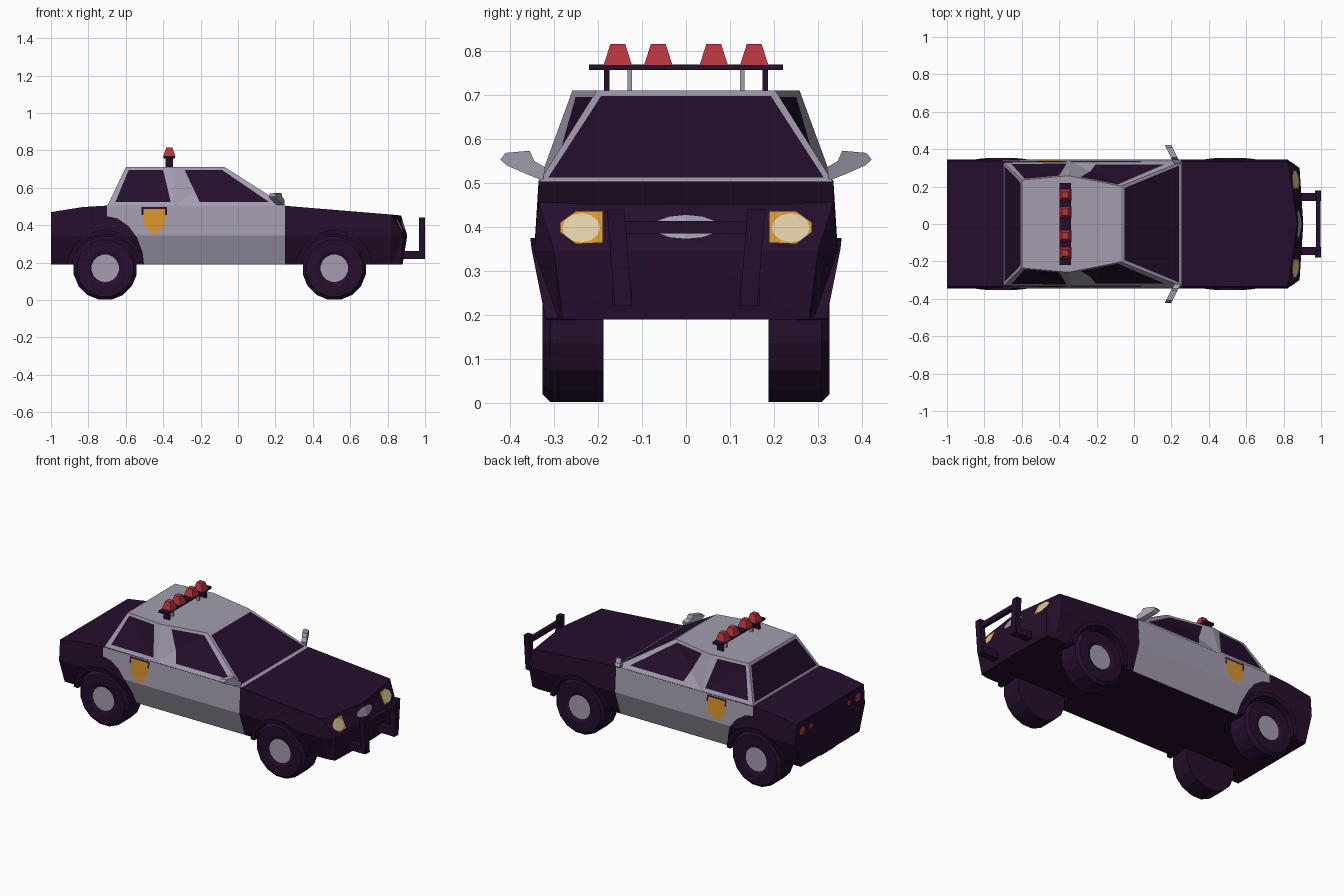
import bpy, bmesh, math
from mathutils import Vector

if "Cube" in bpy.data.objects:
    bpy.data.objects.remove(bpy.data.objects["Cube"])

PALETTE = [("dark_purple", (.018, .0045, .026)), ("pale_grey", (.37, .335, .43)),
           ("amber", (.68, .30, .026)), ("cream", (.73, .60, .37)), ("light_red", (.46, .034, .048))]
MATS = []
for n, c in PALETTE:
    m = bpy.data.materials.new(n)
    m.diffuse_color = (*c, 1)
    m.use_nodes = True
    m.node_tree.nodes["Principled BSDF"].inputs["Base Color"].default_value = m.diffuse_color
    MATS.append(m)
DARK, GREY, AMBER, CREAM, RED = range(5)


def finish(name, bm, mat=None):
    bmesh.ops.recalc_face_normals(bm, faces=bm.faces[:])
    if mat is not None:
        for f in bm.faces:
            f.material_index = mat
    me = bpy.data.meshes.new(name)
    bm.to_mesh(me)
    bm.free()
    for m in MATS:
        me.materials.append(m)
    ob = bpy.data.objects.new(name, me)
    bpy.context.collection.objects.link(ob)
    return ob


def loft(rings, bm=None, caps=True):
    """Skin closed rings of equal length."""
    bm = bm or bmesh.new()
    vs = [[bm.verts.new(p) for p in r] for r in rings]
    n = len(vs[0])
    for a, b in zip(vs, vs[1:]):
        for i in range(n):
            j = (i + 1) % n
            bm.faces.new((a[i], a[j], b[j], b[i]))
    if caps:
        bm.faces.new(vs[0])
        bm.faces.new(vs[-1])
    return bm, vs


def box(name, x, y, z, mat):
    q = lambda k: [(x[0], y[0], k), (x[1], y[0], k), (x[1], y[1], k), (x[0], y[1], k)]
    return finish(name, loft([q(z[0]), q(z[1])])[0], mat)


def paint(bm, poly, facing, mat):
    """Cut a convex outline into the faces that look along 'facing' and colour the inside."""
    facing = Vector(facing)
    to3 = (lambda u, v: Vector((u, 0, v))) if facing.y else (lambda u, v: Vector((0, u, v)))
    pts = list(poly)
    area = sum(a[0] * b[1] - b[0] * a[1] for a, b in zip(pts, pts[1:] + pts[:1]))
    if area < 0:
        pts.reverse()
    planes = []

    def inside():
        bm.normal_update()
        out = []
        for f in bm.faces:
            if f.normal.dot(facing) > .35:
                c = f.calc_center_median()
                if all((c - o).dot(n) < 0 for o, n in planes):
                    out.append(f)
        return out
    for a, b in zip(pts, pts[1:] + pts[:1]):
        fs = inside()
        geom = list({e for f in fs for e in f.edges} | {v for f in fs for v in f.verts}) + fs
        o, n = to3(*a), to3(b[1] - a[1], a[0] - b[0]).normalized()
        bmesh.ops.bisect_plane(bm, geom=geom, plane_co=o, plane_no=n, dist=1e-5)
        planes.append((o, n))
    for f in inside():
        f.material_index = mat


def oval(u, v, ru, rv, n=12):
    return [(u + ru * math.cos(2 * math.pi * i / n), v + rv * math.sin(2 * math.pi * i / n)) for i in range(n)]


# Lower body: sections of (edge x, centre x, half width, z) for sill, waist and top
def section(sill, waist, top):
    (a, ac, ya, za), (b, bc, yb, zb), (c, cc, yc, zc) = sill, waist, top
    return [(a, -ya, za), (ac, 0, za), (a, ya, za), (b, yb, zb),
            (c, yc, zc), (cc, 0, zc), (c, -yc, zc), (b, -yb, zb)]


rings = [section((x, x, .29, .19), (x, x, .345, .345), (x, x, .335, z))
         for x, z in ((-1, .47), (-.83, .497), (-.70, .505), (.26, .503), (.82, .457))]
rings.append(section((.87, .88, .28, .19), (.885, .905, .30, .345), (.84, .872, .235, .452)))
bm, vs = loft(rings, caps=False)
bm.faces.new(vs[0])
r = vs[-1]
mid = bm.verts.new((.905, 0, .345))
for q in ((r[0], r[1], mid, r[7]), (r[1], r[2], r[3], mid), (mid, r[3], r[4], r[5]), (r[7], mid, r[5], r[6])):
    bm.faces.new(q)
bmesh.ops.recalc_face_normals(bm, faces=bm.faces[:])
bmesh.ops.triangulate(bm, faces=bm.faces[:])
# Painted doors, rear fenders and shields
for s in (-1, 1):
    f = (0, s, 0)
    paint(bm, [(-.70, .18), (.25, .18), (.25, .52), (-.70, .52)], f, GREY)
    paint(bm, oval(-.71, .17, .21, .28, 20), f, DARK)
    paint(bm, [(-.515, .455), (-.38, .455), (-.38, .497), (-.515, .497)], f, DARK)
    paint(bm, [(-.505, .487), (-.39, .487), (-.39, .40), (-.45, .347), (-.505, .40)], f, AMBER)
    # Headlights and tail lights
    paint(bm, [(s * y, z) for y, z in ((.19, .365), (.19, .435), (.25, .435), (.285, .41), (.285, .388), (.25, .362))],
          (1, 0, 0), AMBER)
    paint(bm, oval(s * .238, .398, .043, .033), (1, 0, 0), CREAM)
    paint(bm, oval(s * .275, .41, .027, .027, 8), (-1, 0, 0), RED)
    paint(bm, oval(s * .19, .41, .017, .017, 8), (-1, 0, 0), RED)
paint(bm, oval(0, .40, .075, .027), (1, 0, 0), GREY)  # grille
body = finish("car_body", bm)

# Wheel wells, arches and wheels
for end, wx in (("rear", -.71), ("front", .515)):
    for side, s in (("right", -1), ("left", 1)):
        circ = lambda rad, y, n: [(wx + rad * math.cos(2 * math.pi * (i + .5) / n), s * y,
                                   .17 + rad * math.sin(2 * math.pi * (i + .5) / n)) for i in range(n)]
        cutter = finish("well_cutter", loft([circ(.188, .175, 20), circ(.188, .42, 20)])[0], DARK)
        cutter.hide_render = True
        mod = body.modifiers.new("well", 'BOOLEAN')
        mod.operation, mod.solver, mod.object = 'DIFFERENCE', 'EXACT', cutter
        bpy.context.view_layer.objects.active = body
        bpy.ops.object.modifier_apply(modifier=mod.name)
        bpy.data.objects.remove(cutter)

        arch = []
        for i in range(13):
            t = math.radians(6 + 168 * i / 12)
            q = []
            for rad, inner in ((.18, True), (.18, False), (.205, False), (.205, True)):
                z = .17 + rad * math.sin(t)
                y = .25 if inner else .353 - .2 * max(0, .36 - z)
                q.append((wx + rad * math.cos(t), s * y, z))
            arch.append(q)
        finish(f"{end}_{side}_wheel_arch", loft(arch)[0], DARK)

        prof = [(.17, .188), (.17, .308), (.152, .326), (.095, .326), (.074, .318)]
        bm, vs = loft([circ(rad * (1 if rad < .1 else 1.01), y, 16) for rad, y in prof], caps=False)
        bm.faces.new(vs[0])
        bm.faces.new(vs[-1]).material_index = GREY
        for v in bm.verts:
            v.co.z = max(v.co.z, 0)
        finish(f"{end}_{side}_wheel", bm)

# Cabin with painted glass
base = [(-.70, .332), (-.34, .335), (.26, .335)]
roof = [(-.60, .235), (-.35, .258), (-.07, .203)]
ring = lambda pts, z: [(x, -y, z) for x, y in pts] + [(x, y, z) for x, y in reversed(pts)]
bm, vs = loft([ring(base, .50), ring(roof, .71)])
bmesh.ops.recalc_face_normals(bm, faces=bm.faces[:])
bmesh.ops.triangulate(bm, faces=bm.faces[:])
for f in bm.faces:
    f.material_index = GREY
for s in (-1, 1):
    paint(bm, [(-.655, .525), (-.36, .525), (-.40, .695), (-.585, .695)], (0, s, 0), DARK)
    paint(bm, [(-.205, .525), (.165, .525), (-.085, .695), (-.285, .695)], (0, s, 0), DARK)
paint(bm, [(-.313, .512), (.313, .512), (.193, .697), (-.193, .697)], (1, 0, 0), DARK)
paint(bm, [(-.308, .518), (.308, .518), (.222, .695), (-.222, .695)], (-1, 0, 0), DARK)
finish("cabin", bm)

# Light bar
box("light_bar", (-.397, -.337), (-.22, .22), (.756, .769), DARK)
for s in (-1, 1):
    box("light_bar_leg", (-.387, -.347), (s * .18 - .006, s * .18 + .006), (.705, .76), DARK)
    box("light_bar_bracket", (-.375, -.358), (s * .128 - .005, s * .128 + .005), (.705, .76), GREY)
for y in (-.155, -.063, .063, .155):
    sq = lambda h, z: [(-.367 + a * h, y + b * h, z) for a, b in ((-1, -1), (1, -1), (1, 1), (-1, 1))]
    finish("warning_light", loft([sq(.032, .768), sq(.017, .815)])[0], RED)

# Wing mirrors
outline = [(.325, .505), (.365, .521), (.408, .54), (.422, .553), (.41, .568), (.355, .573), (.345, .55), (.32, .535)]
for side, s in (("right", -1), ("left", 1)):
    rs = [[(.225 - .5 * (y - .33) + d, s * y, z) for y, z in outline] for d in (-.015, .02)]
    finish(f"{side}_wing_mirror", loft(rs)[0], GREY)

# Push bar
for side, s in (("right", -1), ("left", 1)):
    q = lambda y, z: [(.967, s * (y - .02), z), (1, s * (y - .02), z), (1, s * (y + .02), z), (.967, s * (y + .02), z)]
    finish(f"{side}_push_bar_upright", loft([q(.142, .22), q(.16, .44)])[0], DARK)
    box(f"{side}_push_bar_arm", (.86, .99), (s * .145 - .022, s * .145 + .022), (.22, .262), DARK)
box("push_bar_rail", (.972, .996), (-.15, .15), (.385, .413), DARK)
